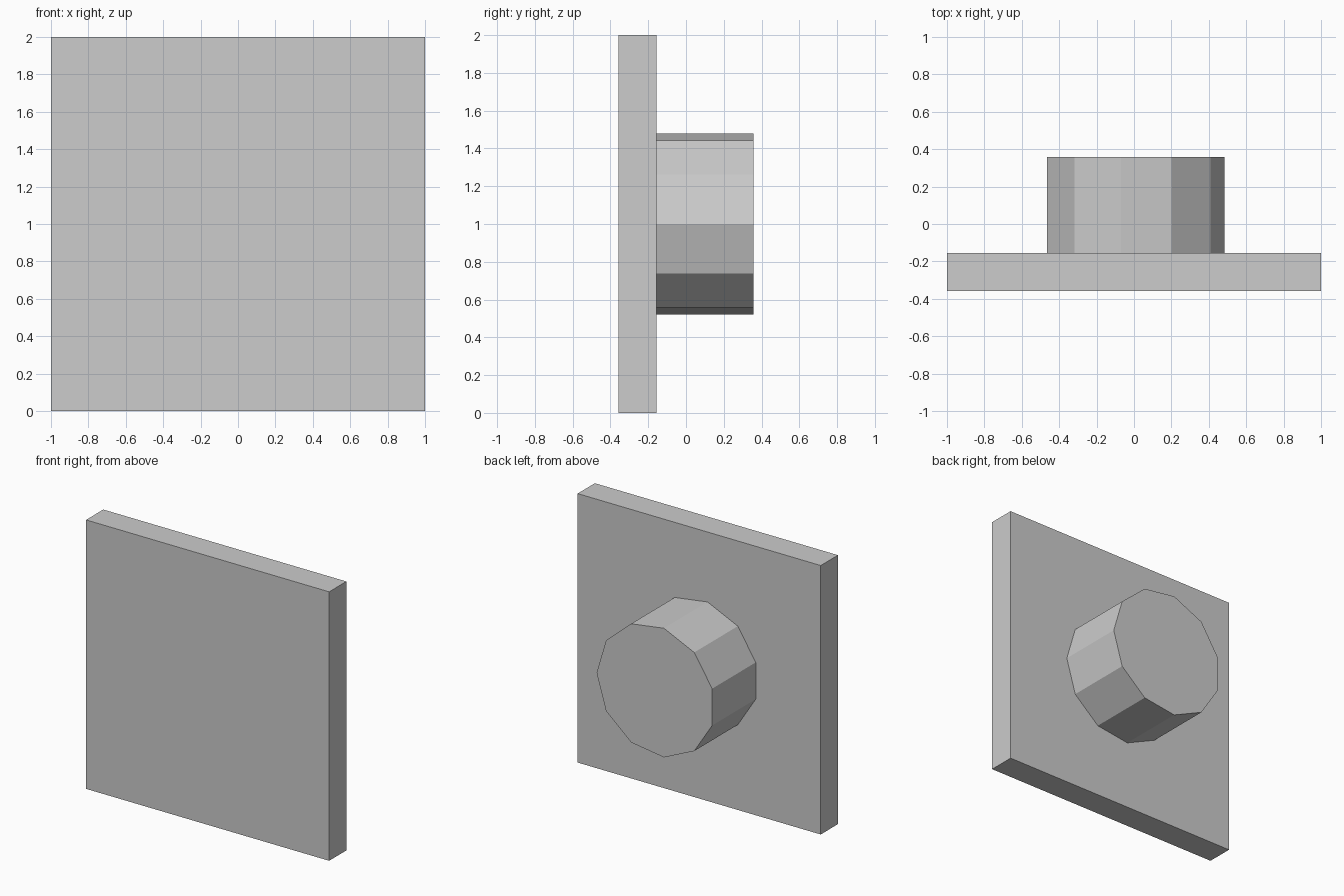
import bpy
import math

cube = bpy.data.objects.get("Cube")
if cube:
    bpy.data.objects.remove(cube, do_unlink=True)

# Single plain grey
GREY = (0.604, 0.604, 0.604, 1.0)
grey = bpy.data.materials.new("light_grey")
grey.use_nodes = True
grey.diffuse_color = GREY
grey.node_tree.nodes["Principled BSDF"].inputs["Base Color"].default_value = GREY


def add_prism(name, outline, y_front, y_back):
    """Extrude a counter-clockwise x-z outline along y."""
    n = len(outline)
    verts = [(x, y, z) for y in (y_front, y_back) for x, z in outline]
    faces = [tuple(range(n)), tuple(reversed(range(n, 2 * n)))]
    for i in range(n):
        j = (i + 1) % n
        faces.append((j, i, n + i, n + j))
    mesh = bpy.data.meshes.new(name)
    mesh.from_pydata(verts, [], faces)
    mesh.materials.append(grey)
    obj = bpy.data.objects.new(name, mesh)
    bpy.context.collection.objects.link(obj)
    return obj


HALF_DEPTH = 0.357
PLATE_BACK = -0.155

# Square plate at the front
add_prism("plate", [(-1, 0), (1, 0), (1, 2), (-1, 2)], -HALF_DEPTH, PLATE_BACK)

# Eleven-sided peg on the back of the plate
SIDES = 11
RADIUS = 0.485
angles = [2 * math.pi * i / SIDES for i in range(SIDES)]
peg_outline = [(RADIUS * math.cos(a), 1 + RADIUS * math.sin(a)) for a in angles]
add_prism("peg", peg_outline, PLATE_BACK, HALF_DEPTH)
